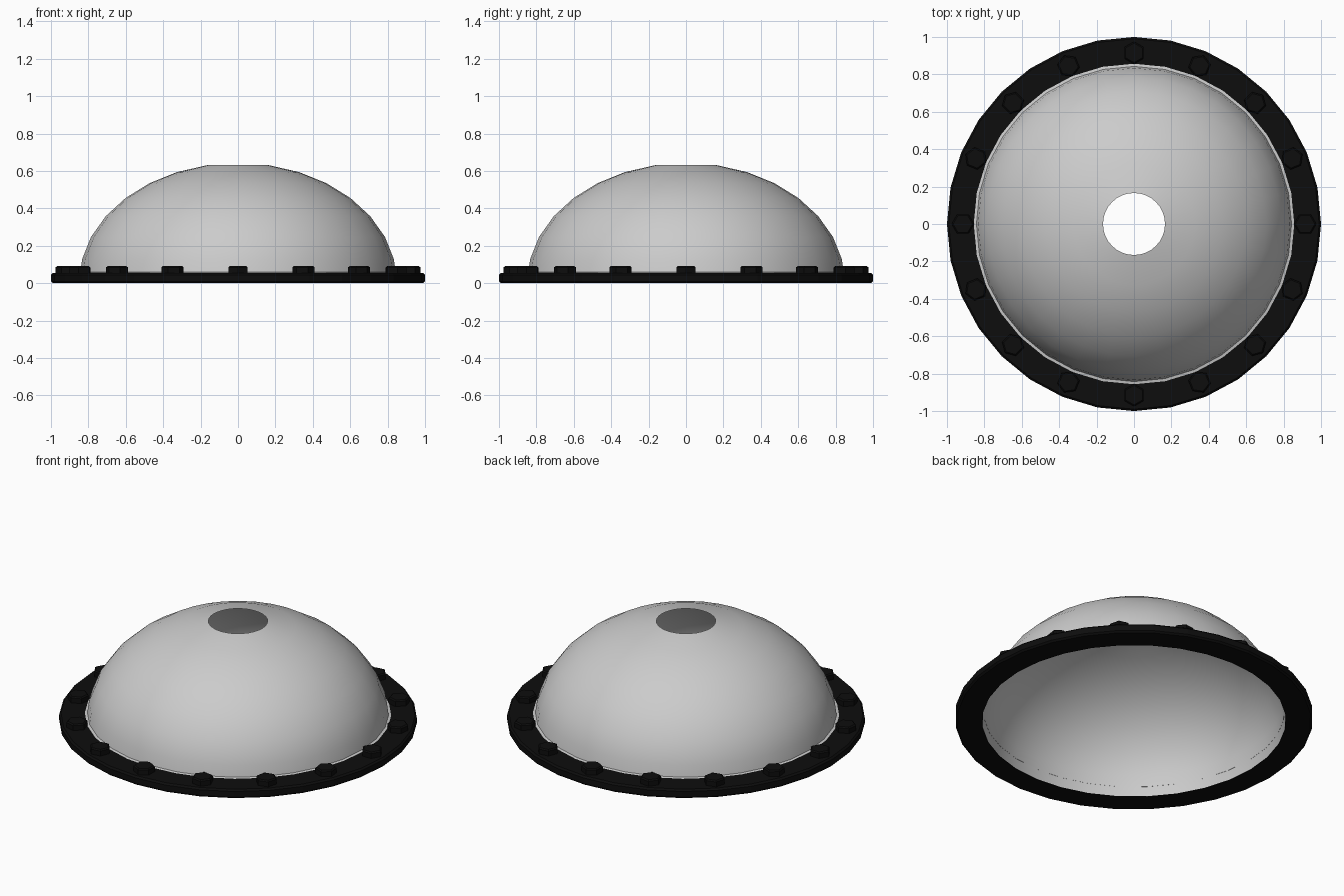
import bpy
import bmesh
from math import sin, cos, pi, radians

cube = bpy.data.objects.get("Cube")
if cube:
    bpy.data.objects.remove(cube, do_unlink=True)


def material(name, rgb):
    m = bpy.data.materials.new(name)
    m.use_nodes = True
    m.diffuse_color = (*rgb, 1)
    m.node_tree.nodes["Principled BSDF"].inputs["Base Color"].default_value = (*rgb, 1)
    return m


def lathe(name, profile, sides, mat, closed=False):
    """Revolve (radius, height) points around z."""
    bm = bmesh.new()
    rings = [[bm.verts.new((r * cos(2 * pi * i / sides), r * sin(2 * pi * i / sides), z))
              for i in range(sides)] for r, z in profile]
    pairs = list(zip(rings, rings[1:]))
    if closed:
        pairs.append((rings[-1], rings[0]))
    for a, b in pairs:
        for i in range(sides):
            j = (i + 1) % sides
            bm.faces.new((a[i], a[j], b[j], b[i]))
    mesh = bpy.data.meshes.new(name)
    bm.to_mesh(mesh)
    bm.free()
    mesh.materials.append(mat)
    obj = bpy.data.objects.new(name, mesh)
    bpy.context.collection.objects.link(obj)
    return obj


def smooth(obj, angle):
    bpy.ops.object.select_all(action="DESELECT")
    obj.select_set(True)
    bpy.context.view_layer.objects.active = obj
    bpy.ops.object.shade_smooth_by_angle(angle=radians(angle))


grey = material("light grey", (0.6, 0.6, 0.6))
black = material("black", (0.004, 0.004, 0.004))

# Open shell: flattened hemisphere with a round hole at the crown
step = pi / 16
shell = [(0.85 * cos(k * step), 0.64 * sin(k * step) + 0.003) for k in range(8)]
dome = lathe("dome", shell, 32, grey)
smooth(dome, 40)

# Thin lip where the dome meets the flange
lathe("dome_lip", [(0.857, 0.057), (0.842, 0.06)], 32, grey)

# Faceted flange with softened outer edges
flange = [(0.85, 0), (0.99, 0), (1, 0.01), (1, 0.045), (0.99, 0.055), (0.85, 0.055)]
lathe("flange", flange, 32, black, closed=True)

# Hexagonal bolt heads, one corner pointing outwards
for n in range(16):
    a = 2 * pi * n / 16
    bolt = lathe("bolt_%02d" % (n + 1),
                 [(0.06, 0), (0.06, 0.035), (0.052, 0.042), (0.001, 0.042)], 6, black)
    bolt.location = (0.915 * cos(a), 0.915 * sin(a), 0.05)
    bolt.rotation_euler.z = a
